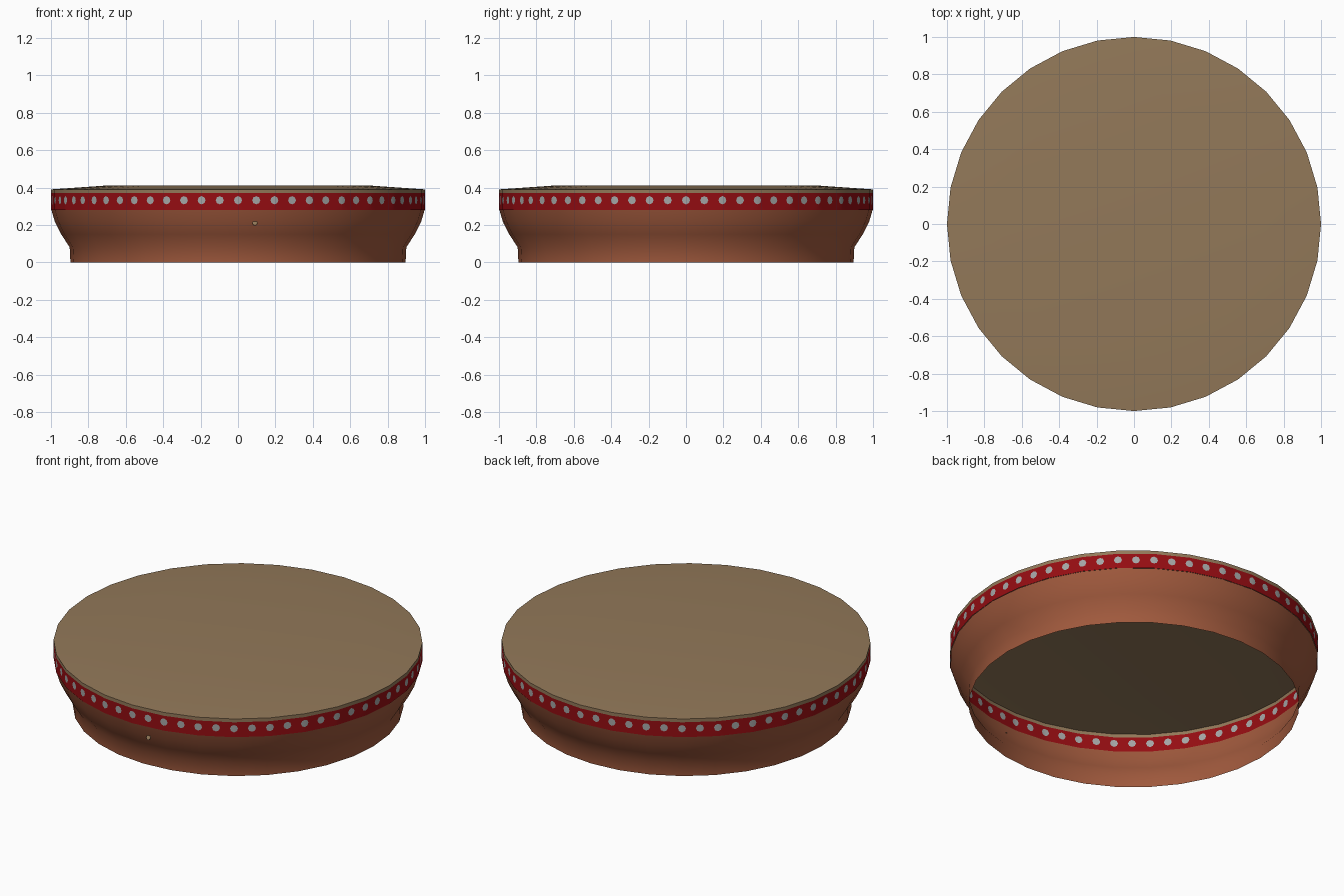
import bpy, bmesh, math
from mathutils import Vector

SIDES = 32
FACET = 2 * math.sin(math.pi / SIDES)     # side length at radius 1

cube = bpy.data.objects.get("Cube")
if cube:
    bpy.data.objects.remove(cube, do_unlink=True)


def material(name, rgb):
    m = bpy.data.materials.new(name)
    m.use_nodes = True
    m.diffuse_color = (*rgb, 1)
    m.node_tree.nodes["Principled BSDF"].inputs["Base Color"].default_value = (*rgb, 1)
    return m


clay = material("terracotta", (0.35, 0.10, 0.046))
red = material("red", (0.30, 0.004, 0.006))
grey = material("light grey", (0.37, 0.38, 0.38))
skin = material("tan skin", (0.29, 0.19, 0.10))


def rim_point(t, radius, z):
    """Point on the many-sided ring, t counted in sides."""
    i = math.floor(t + 1e-6)
    a, b = (Vector((math.cos(k * math.tau / SIDES), math.sin(k * math.tau / SIDES), 0))
            for k in (i, i + 1))
    p = a.lerp(b, t - i) * radius
    return Vector((p.x, p.y, z))


def finish(bm, name, mats):
    bmesh.ops.remove_doubles(bm, verts=bm.verts, dist=0.0005)
    bmesh.ops.recalc_face_normals(bm, faces=bm.faces)
    mesh = bpy.data.meshes.new(name)
    bm.to_mesh(mesh)
    bm.free()
    for m in mats:
        mesh.materials.append(m)
    obj = bpy.data.objects.new(name, mesh)
    bpy.context.collection.objects.link(obj)
    bpy.ops.object.select_all(action='DESELECT')
    obj.select_set(True)
    bpy.context.view_layer.objects.active = obj
    bpy.ops.object.shade_smooth_by_angle(angle=math.radians(30))
    return obj


def lathe(name, profile, mat, cap=False):
    bm = bmesh.new()
    rings = [[bm.verts.new(rim_point(i, r, z)) for i in range(SIDES)] for r, z in profile]
    for low, high in zip(rings, rings[1:]):
        for i in range(SIDES):
            j = (i + 1) % SIDES
            bm.faces.new((low[i], low[j], high[j], high[i]))
    if cap:
        bm.faces.new(rings[-1])
    return finish(bm, name, [mat])


# Open clay frame: straight foot, flaring bowl
lathe("drum_frame", [(0.896, 0), (0.9, 0.08), (0.945, 0.15), (0.98, 0.22), (0.998, 0.281)], clay)

# Stretched skin: narrow side strip and barely domed top
lathe("drum_skin", [(1, 0.37), (1, 0.39), (0.7, 0.411)], skin, cap=True)

# Red band with two round dots per side, cut into the surface as half cells
LOW, HIGH, MID, DOT = 0.281, 0.37, 0.332, 0.022
bm = bmesh.new()
width = FACET / 4
outer = [(0, LOW), (width, LOW), (width, MID), (width, HIGH), (0, HIGH)]
half_dot = [(DOT * math.cos(a), MID + DOT * math.sin(a))
            for a in (math.radians(d) for d in range(-90, 91, 45))]
for n in range(SIDES * 2):
    for side in (-1, 1):
        def place(points):
            return [bm.verts.new(rim_point(n / 2 + side * u / FACET, 1, z)) for u, z in points]
        edge, ring = place(outer), place(half_dot)
        bm.faces.new(ring).material_index = 1
        for k in range(len(ring) - 1):
            bm.faces.new((edge[k], edge[k + 1], ring[k + 1], ring[k]))
finish(bm, "dotted_band", [red, grey])

# Small pale chip on the front of the frame
bm = bmesh.new()
bmesh.ops.create_circle(bm, cap_ends=True, segments=8, radius=0.014)
chip = finish(bm, "frame_chip", [skin])
chip.location = (0.09, -0.975, 0.21)
chip.rotation_euler = (math.radians(63), 0, math.radians(5.6))
